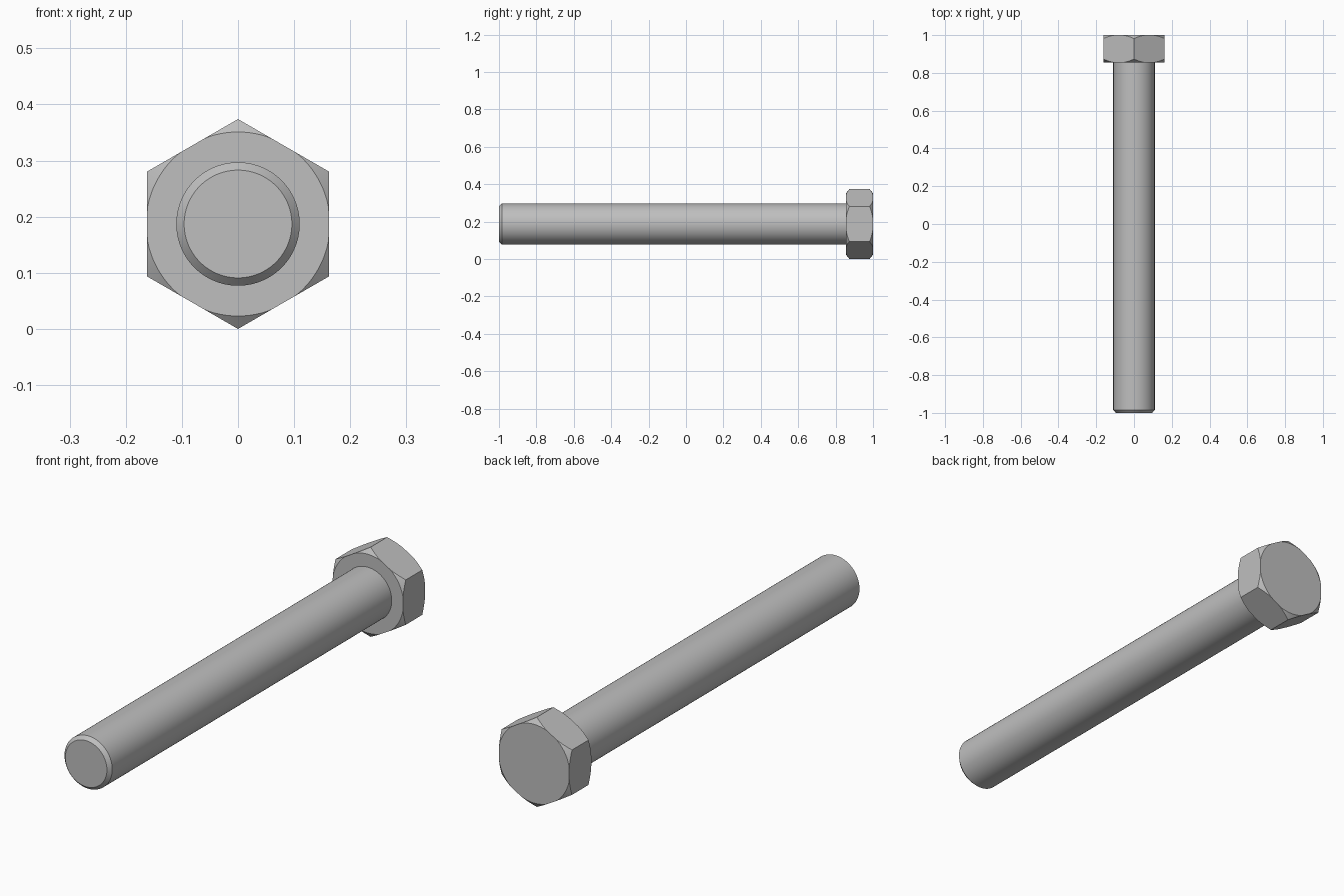
import bpy
import bmesh
from math import cos, sin, pi

cube = bpy.data.objects.get("Cube")
if cube:
    bpy.data.objects.remove(cube, do_unlink=True)

# Plain steel colour
steel = bpy.data.materials.new("grey_steel")
steel.use_nodes = True
GREY = (0.52, 0.52, 0.52, 1)
steel.diffuse_color = GREY
steel.node_tree.nodes["Principled BSDF"].inputs["Base Color"].default_value = GREY

HEX_R = 0.187             # head centre to corner
APOTHEM = HEX_R * cos(pi / 6)
AXIS_Z = HEX_R            # head rests on one corner
HEAD_FRONT, HEAD_BACK = 0.855, 1.0
FACE_R = 0.164            # round face left by the head chamfer
SLOPE = 0.8               # chamfer depth per unit of radius
SHANK_R, TIP_R, TIP_DEPTH = 0.11, 0.096, 0.015
SEGMENTS = 96


def loft_along_y(name, section):
    """Closed solid around the axis; section(angle) gives (radius, y) pairs."""
    bm = bmesh.new()
    columns = []
    for i in range(SEGMENTS):
        a = 2 * pi * i / SEGMENTS
        columns.append([bm.verts.new((r * sin(a), y, AXIS_Z + r * cos(a)))
                        for r, y in section(a)])
    for i, col in enumerate(columns):
        nxt = columns[(i + 1) % SEGMENTS]
        for j in range(len(col) - 1):
            bm.faces.new((col[j], col[j + 1], nxt[j + 1], nxt[j]))
    for end in (0, -1):
        bm.faces.new([col[end] for col in columns])
    bmesh.ops.remove_doubles(bm, verts=bm.verts, dist=1e-5)
    bmesh.ops.recalc_face_normals(bm, faces=bm.faces)
    mesh = bpy.data.meshes.new(name)
    bm.to_mesh(mesh)
    bm.free()
    mesh.materials.append(steel)
    obj = bpy.data.objects.new(name, mesh)
    bpy.context.collection.objects.link(obj)
    bpy.ops.object.select_all(action="DESELECT")
    obj.select_set(True)
    bpy.context.view_layer.objects.active = obj
    bpy.ops.object.shade_smooth_by_angle(angle=pi / 8)
    return obj


def head_section(a):
    # Hexagon outline with corners trimmed by a cone at both ends
    r = APOTHEM / cos(a % (pi / 3) - pi / 6)
    face = min(r, FACE_R)
    cut = (r - face) * SLOPE
    return [(face, HEAD_FRONT), (r, HEAD_FRONT + cut),
            (r, HEAD_BACK - cut), (face, HEAD_BACK)]


def shank_section(a):
    # Round bar with a chamfered tip, ending just inside the head
    return [(TIP_R, -1), (SHANK_R, -1 + TIP_DEPTH), (SHANK_R, HEAD_FRONT + 0.01)]


loft_along_y("hex_head", head_section)
loft_along_y("shank", shank_section)
